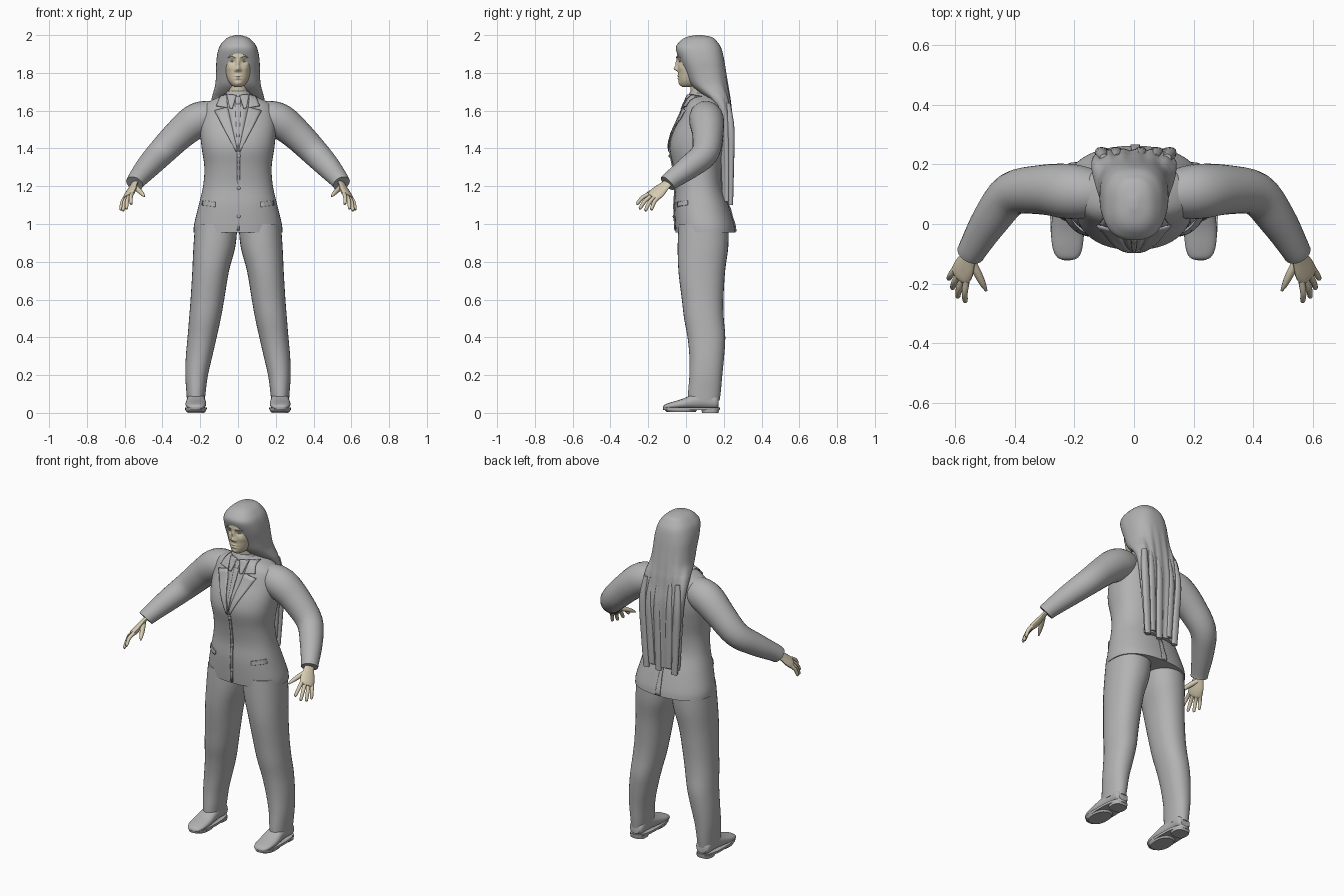
import bpy, bmesh
from math import sin, cos, pi, exp, radians
from mathutils import Vector

if "Cube" in bpy.data.objects:
    bpy.data.objects.remove(bpy.data.objects["Cube"])


def material(name, rgb):
    m = bpy.data.materials.new(name)
    m.use_nodes = True
    m.diffuse_color = (*rgb, 1)
    m.node_tree.nodes["Principled BSDF"].inputs["Base Color"].default_value = (*rgb, 1)
    return m


GREY = material("cloth and hair grey", (0.45, 0.45, 0.45))
SKIN = material("pale skin", (0.68, 0.6, 0.44))


def finish(name, bm, mat, angle=40):
    bmesh.ops.recalc_face_normals(bm, faces=bm.faces)
    me = bpy.data.meshes.new(name)
    bm.to_mesh(me)
    bm.free()
    me.materials.append(mat)
    me.shade_smooth()
    me.set_sharp_from_angle(angle=radians(angle))
    ob = bpy.data.objects.new(name, me)
    bpy.context.collection.objects.link(ob)
    return ob


def smooth_rows(rows, k):
    """Catmull-Rom resampling of a list of equal-length rows."""
    out = []
    for i in range(len(rows) - 1):
        a, b, c, d = (rows[max(0, min(len(rows) - 1, i + j))] for j in (-1, 0, 1, 2))
        for s in range(k):
            t = s / k
            out.append([q + 0.5 * t * (r - p + t * (2*p - 5*q + 4*r - w + t * (3*(q - r) + w - p)))
                        for p, q, r, w in zip(a, b, c, d)])
    return out + [list(rows[-1])]


def skin_rings(name, rings, mat, angle=40):
    bm = bmesh.new()
    loops = [[bm.verts.new(p) for p in ring] for ring in rings]
    n = len(loops[0])
    for lo, hi in zip(loops, loops[1:]):
        for i in range(n):
            bm.faces.new((lo[i], lo[(i + 1) % n], hi[(i + 1) % n], hi[i]))
    bm.faces.new(loops[0])
    bm.faces.new(loops[-1])
    return finish(name, bm, mat, angle)


def power(v, p):
    return (1 if v > 0 else -1) * abs(v) ** (2 / p)


def loft(name, rows, mat, p=2.3, n=32, k=4, side=1, axis="z", shape=None, angle=40):
    """Rows are (station, centre x, half width, low, high) along z or y."""
    rings = []
    for t, xc, rx, lo, hi in smooth_rows(rows, k):
        ring = []
        for i in range(n):
            a = 2 * pi * i / n
            x = side * (xc + rx * power(cos(a), p))
            v = (lo + hi) / 2 + (hi - lo) / 2 * power(sin(a), p)
            co = Vector((x, v, t) if axis == "z" else (x, t, v))
            ring.append(shape(co) if shape else co)
        rings.append(ring)
    return skin_rings(name, rings, mat, angle)


def tube(name, rows, mat, side=1, across=(0, 1, 0), flat=1, n=16, k=4):
    """Rows are (x, y, z, radius) along a limb."""
    rows = smooth_rows(rows, k)
    pts = [Vector((side * r[0], r[1], r[2])) for r in rows]
    across = Vector((side * across[0], *across[1:]))
    rings = []
    for i, c in enumerate(pts):
        d = (pts[min(i + 1, len(pts) - 1)] - pts[max(i - 1, 0)]).normalized()
        u = (across - d * across.dot(d)).normalized()
        w = d.cross(u) * flat
        rings.append([c + (u * cos(2*pi*j/n) + w * sin(2*pi*j/n)) * rows[i][3] for j in range(n)])
    return skin_rings(name, rings, mat)


# Jacket body
JACKET = [(0.955, 0, .235, -.055, .262), (1.0, 0, .232, -.058, .255), (1.1, 0, .208, -.062, .225),
          (1.2, 0, .185, -.056, .192), (1.3, 0, .178, -.068, .19), (1.4, 0, .192, -.087, .205),
          (1.48, 0, .2, -.072, .215), (1.56, 0, .2, -.035, .212), (1.62, 0, .185, -.01, .2),
          (1.65, 0, .15, .005, .185), (1.675, 0, .095, .015, .17), (1.695, 0, .06, .025, .14)]
loft("jacket", JACKET, GREY, n=48)
DENSE = smooth_rows(JACKET, 8)


def surface_y(x, z, back=False):
    row = min(DENSE, key=lambda r: abs(r[0] - z))
    mid, ry = (row[3] + row[4]) / 2, (row[4] - row[3]) / 2
    bulge = ry * max(0, 1 - abs(x / row[2]) ** 2.3) ** (1 / 2.3)
    return mid + bulge if back else mid - bulge


def patch(name, corners, lift, back=False, n=10):
    """Thin cloth plate laid on the jacket; corners are four (x, z) points."""
    a, b, c, d = (Vector(p) for p in corners)
    bm = bmesh.new()
    grid = []
    for i in range(n + 1):
        l, r = a.lerp(d, i / n), b.lerp(c, i / n)
        row = []
        for j in range(5):
            q = l.lerp(r, j / 4)
            y = surface_y(q.x, q.y, back) + (lift if back else -lift)
            row.append(bm.verts.new((q.x, y, q.y)))
        grid.append(row)
    for lo, hi in zip(grid, grid[1:]):
        for j in range(4):
            bm.faces.new((lo[j], lo[j + 1], hi[j + 1], hi[j]))
    ob = finish(name, bm, GREY)
    mod = ob.modifiers.new("thickness", "SOLIDIFY")
    mod.thickness, mod.offset = 0.006, 0
    return ob


# Shirt front, tie, lapels, pockets and front edge
patch("shirt_front", [(-.006, 1.4), (.006, 1.4), (.07, 1.68), (-.07, 1.68)], .002)
patch("tie", [(-.004, 1.41), (.004, 1.41), (.016, 1.65), (-.016, 1.65)], .008)
patch("tie_knot", [(-.01, 1.635), (.01, 1.635), (.018, 1.675), (-.018, 1.675)], .012)
patch("front_edge", [(-.006, .965), (.008, .965), (.01, 1.4), (-.004, 1.4)], .003)
for s, label in ((1, "left"), (-1, "right")):
    patch(label + "_lapel", [(s*.002, 1.385), (s*.012, 1.385), (s*.125, 1.6), (s*.055, 1.62)], .007)
    patch(label + "_collar", [(s*.055, 1.615), (s*.115, 1.625), (s*.095, 1.675), (s*.06, 1.685)], .008)
    patch(label + "_shirt_point", [(s*.03, 1.61), (s*.045, 1.615), (s*.06, 1.685), (s*.008, 1.682)], .012)
    patch(label + "_pocket_flap", [(s*.12, 1.09), (s*.19, 1.1), (s*.185, 1.125), (s*.12, 1.115)], .003)
patch("back_vent", [(-.012, .96), (.02, .96), (.012, 1.13), (-.004, 1.13)], .003, back=True)
for z in (1.04, 1.19, 1.36):
    bm = bmesh.new()
    bmesh.ops.create_uvsphere(bm, u_segments=12, v_segments=8, radius=.009)
    bmesh.ops.scale(bm, vec=(1, .5, 1), verts=bm.verts)
    bmesh.ops.translate(bm, vec=(.004, surface_y(0, z) - .006, z), verts=bm.verts)
    finish("button", bm, GREY)

# Arms, hands, legs and shoes
TIPS = [(.566, -.262, 1.105), (.592, -.247, 1.08), (.61, -.217, 1.07), (.622, -.185, 1.075)]
SPREAD = Vector((.056, .077, -.03)).normalized()
for s, label in ((1, "left_"), (-1, "right_")):
    tube(label + "sleeve", [(.1, .1, 1.58, .07), (.17, .105, 1.565, .088), (.23, .11, 1.54, .092),
                            (.31, .115, 1.475, .083), (.41, .1, 1.375, .073), (.48, .015, 1.3, .063),
                            (.535, -.075, 1.235, .05), (.548, -.098, 1.215, .047)], GREY, s, n=24)
    tube(label + "palm", [(.535, -.07, 1.24, .026), (.553, -.11, 1.205, .031), (.568, -.145, 1.172, .042),
                          (.58, -.17, 1.15, .042), (.584, -.18, 1.141, .032)], SKIN, s, SPREAD, .42)
    for i, tip in enumerate(TIPS):
        tip = Vector(tip)
        base = Vector((.578, -.166, 1.153)) + SPREAD * (i - 1.5) * .02
        mid = base.lerp(tip, .5) + Vector((.004, -.004, .007))
        tube(label + "finger", [(*base, .011), (*mid, .0105), (*base.lerp(tip, .93), .0085), (*tip, .003)],
             SKIN, s, n=10)
    tube(label + "thumb", [(.552, -.115, 1.2, .014), (.527, -.16, 1.18, .014), (.507, -.2, 1.16, .0105),
                           (.495, -.224, 1.145, .004)], SKIN, s, n=10)
    loft(label + "trouser_leg", [(.065, .223, .047, .01, .178), (.12, .222, .052, .012, .185),
                                 (.2, .219, .06, .018, .192), (.3, .206, .07, .018, .202),
                                 (.4, .19, .077, .008, .208), (.5, .175, .084, -.01, .2),
                                 (.6, .162, .089, -.022, .198), (.75, .145, .097, -.04, .207),
                                 (.88, .125, .111, -.044, .224), (1.0, .115, .112, -.04, .225)],
         GREY, side=s, p=2.2)
    loft(label + "shoe", [(-.121, .222, .012, .024, .032), (-.112, .222, .035, .02, .044),
                          (-.08, .223, .05, .02, .056), (-.02, .223, .055, .02, .074),
                          (.04, .222, .05, .02, .1), (.1, .222, .045, .02, .12),
                          (.155, .222, .043, .02, .1), (.172, .222, .03, .03, .08)],
         GREY, side=s, axis="y", n=24)
    loft(label + "sole", [(.014, .223, .057, -.12, .178), (.028, .223, .058, -.123, .18)], GREY, 2.6, k=1, side=s)
    loft(label + "sole_front", [(0.004, .223, .05, -.1, .05), (.016, .223, .055, -.112, .06)], GREY, k=1, side=s)
    loft(label + "heel", [(0, .222, .045, .085, .172), (.02, .222, .047, .08, .176)], GREY, 2.8, k=1, side=s)

# Face features as soft bumps: x, z, x spread, z spread, forward amount
BUMPS = [(0, 1.822, .012, .012, .02), (0, 1.848, .008, .022, .012), (.013, 1.815, .007, .007, .007),
         (.032, 1.86, .016, .011, -.011), (.032, 1.86, .009, .005, .006), (.034, 1.885, .022, .007, .005),
         (0, 1.784, .017, .005, .007), (0, 1.771, .015, .005, .007), (0, 1.7775, .02, .0025, -.004),
         (0, 1.745, .018, .01, .005), (.045, 1.825, .018, .015, .004)]


def face_shape(co):
    if co.y < .05:
        for x, z, sx, sz, push in BUMPS:
            co.y -= push * exp(-((abs(co.x) - x) / sx) ** 2 - ((co.z - z) / sz) ** 2)
    return co


loft("face", [(1.725, 0, .015, -.018, .04), (1.735, 0, .034, -.03, .07), (1.76, 0, .053, -.038, .1),
              (1.8, 0, .068, -.041, .13), (1.85, 0, .077, -.044, .15), (1.9, 0, .079, -.048, .16),
              (1.94, 0, .07, -.038, .15), (1.97, 0, .04, 0, .12)], SKIN, 2.2, 128, 10, shape=face_shape, angle=80)
tube("neck", [(0, .085, 1.62, .058), (0, .075, 1.7, .05), (0, .07, 1.77, .052)], SKIN, n=24)
loft("shirt_collar", [(1.65, 0, .072, .005, .15), (1.68, 0, .066, .012, .145), (1.705, 0, .058, .026, .138)], GREY)
for s in (1, -1):
    tube("eyebrow", [(s*.014, -.05, 1.88, .002), (s*.034, -.046, 1.887, .003), (s*.055, -.031, 1.88, .0015)],
         GREY, across=(0, 0, 1), n=8)
    bm = bmesh.new()
    bmesh.ops.create_uvsphere(bm, u_segments=16, v_segments=10, radius=.009)
    bmesh.ops.scale(bm, vec=(1, .6, .5), verts=bm.verts)
    bmesh.ops.translate(bm, vec=(s*.032, -.032, 1.861), verts=bm.verts)
    finish("eye", bm, GREY)


# Hair, swept behind the shoulders, with shallow vertical grooves down the back
def groove(co):
    if co.y > .12 and co.z < 1.85:
        co.y += .004 * sin(co.x * 130) * min(1, (1.85 - co.z) * 4)
    return co


loft("hair", [(1.12, 0, .105, .19, .238), (1.3, 0, .118, .185, .245), (1.5, 0, .135, .18, .25),
              (1.6, 0, .143, .165, .24), (1.66, 0, .14, .115, .234), (1.7, 0, .13, .065, .228),
              (1.74, 0, .12, .025, .222), (1.8, 0, .116, -.003, .213), (1.87, 0, .114, -.034, .202),
              (1.93, 0, .102, -.054, .187), (1.965, 0, .08, -.034, .165), (1.988, 0, .052, -.002, .14),
              (2.0, 0, .012, .05, .085)], GREY, 2.5, 96, 6, shape=groove)
for i, x in enumerate((-.1, -.055, .02, .07, .11)):
    loft("hair_strand", [(1.1 + .03 * (i % 2), x * .9, .018, .225, .249), (1.3, x, .022, .225, .254),
                         (1.5, x * 1.1, .022, .22, .257), (1.64, x, .015, .2, .235)], GREY, n=12)
